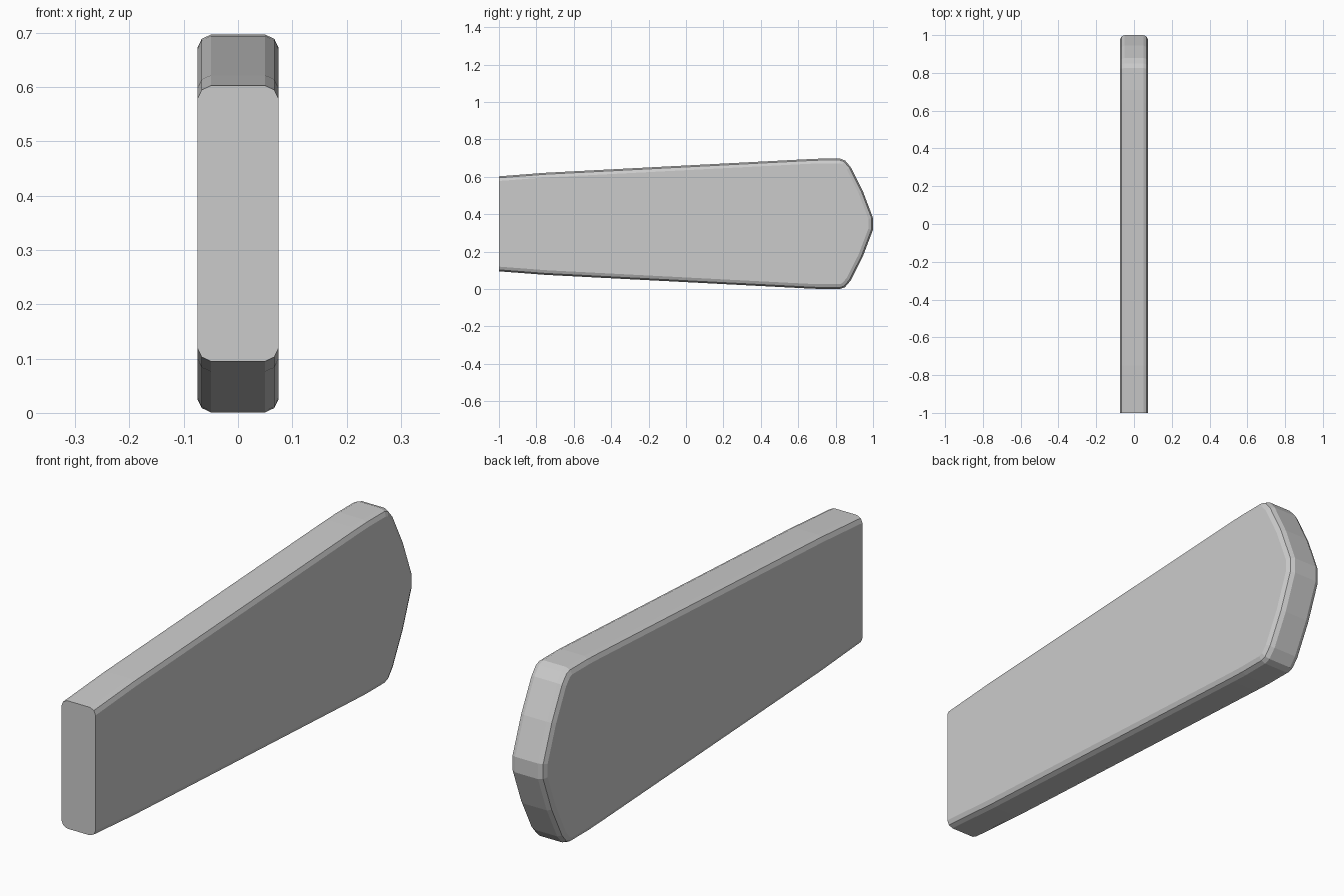
import bpy
import bmesh
from mathutils import Vector

if "Cube" in bpy.data.objects:
    bpy.data.objects.remove(bpy.data.objects["Cube"])

# Side outline (y, z): upper half, mirrored about mid height
MID = 0.349
upper = [(-1, .603), (-.75, .622), (.64, .694), (.71, .697), (.825, .697),
         (.85, .688), (.88, .653), (.945, .525), (1, .38)]
outline = [Vector(p) for p in upper]
outline += [Vector((y, 2 * MID - z)) for y, z in reversed(upper)]


def inset(points, d):
    """Offset the open outline inward, keeping both ends on the flat cut."""
    result = []
    for i, p in enumerate(points):
        normals = []
        for a, b in ((i - 1, i), (i, i + 1)):
            if a >= 0 and b < len(points):
                e = (points[b] - points[a]).normalized()
                normals.append(Vector((e.y, -e.x)))
        if len(normals) == 1:
            result.append(p + Vector((0, d / normals[0].y)))
        else:
            n = (normals[0] + normals[1]).normalized()
            result.append(p + n * d / n.dot(normals[0]))
    return result


# Paddle: stacked outlines across x give the rounded rim
bm = bmesh.new()
rings = []
for x, d in ((-.075, .025), (-.067, .008), (-.05, 0),
             (.05, 0), (.067, .008), (.075, .025)):
    rings.append([bm.verts.new((x, p.x, p.y)) for p in inset(outline, d)])

n = len(outline)
for a, b in zip(rings, rings[1:]):
    for i in range(n - 1):
        bm.faces.new((a[i], a[i + 1], b[i + 1], b[i]))

# Flat sides and the square-cut front end
bm.faces.new(rings[0])
bm.faces.new(rings[-1])
bm.faces.new([r[0] for r in rings] + [r[-1] for r in reversed(rings)])
bmesh.ops.recalc_face_normals(bm, faces=bm.faces)

mesh = bpy.data.meshes.new("paddle_blade")
bm.to_mesh(mesh)
bm.free()
bpy.context.collection.objects.link(bpy.data.objects.new("paddle_blade", mesh))
